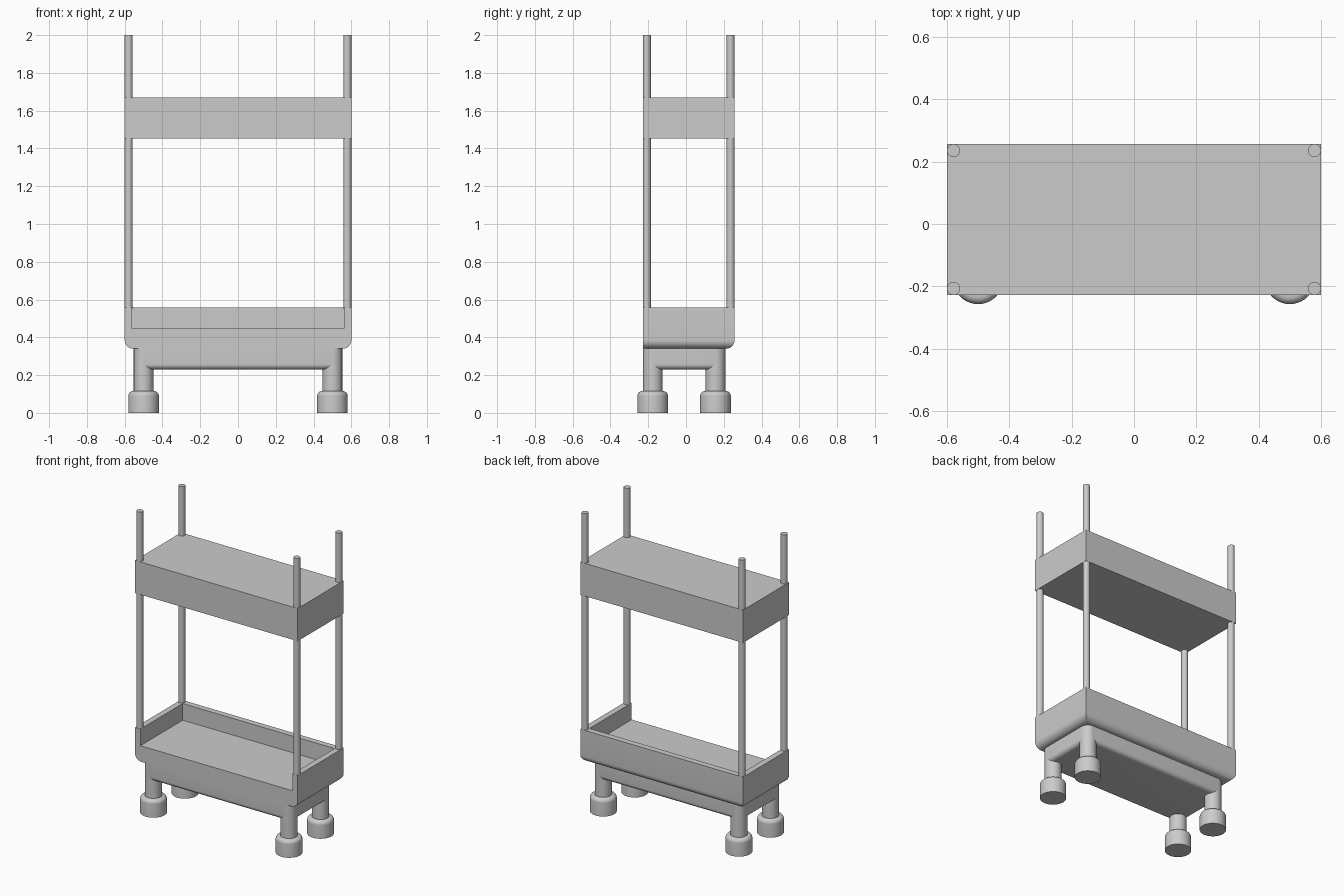
import bpy, bmesh, math
from mathutils import Matrix

if "Cube" in bpy.data.objects:
    bpy.data.objects.remove(bpy.data.objects["Cube"], do_unlink=True)

grey = bpy.data.materials.new("light grey")
grey.use_nodes = True
COLOUR = (0.6, 0.6, 0.6, 1)
grey.diffuse_color = COLOUR
next(n for n in grey.node_tree.nodes if n.type == "BSDF_PRINCIPLED").inputs["Base Color"].default_value = COLOUR

FRONT, BACK, HALF = -0.228, 0.257, 0.6


def finish(bm, name, smooth=True):
    bmesh.ops.recalc_face_normals(bm, faces=bm.faces)
    mesh = bpy.data.meshes.new(name)
    bm.to_mesh(mesh)
    bm.free()
    mesh.materials.append(grey)
    ob = bpy.data.objects.new(name, mesh)
    bpy.context.collection.objects.link(ob)
    if smooth:
        activate(ob)
        bpy.ops.object.shade_smooth_by_angle(angle=math.radians(35))
    return ob


def activate(ob):
    bpy.ops.object.select_all(action="DESELECT")
    ob.select_set(True)
    bpy.context.view_layer.objects.active = ob


def box_mesh(half_x, y0, y1, z0, z1):
    bm = bmesh.new()
    place = Matrix.Translation((0, (y0 + y1) / 2, (z0 + z1) / 2))
    size = Matrix.Diagonal((2 * half_x, y1 - y0, z1 - z0, 1))
    bmesh.ops.create_cube(bm, size=1, matrix=place @ size)
    return bm


def round_edges(bm, rule, radius):
    edges = [e for e in bm.edges if rule(*[v.co for v in e.verts])]
    bmesh.ops.bevel(bm, geom=edges, offset=radius, segments=8, profile=0.5, affect="EDGES")


def lathe(name, x, y, profile):
    """Spin a list of (radius, z) points about a vertical axis."""
    bm = bmesh.new()
    verts = [bm.verts.new((r, 0, z)) for r, z in profile]
    edges = [bm.edges.new(pair) for pair in zip(verts, verts[1:])]
    bmesh.ops.spin(bm, geom=verts + edges, cent=(0, 0, 0), axis=(0, 0, 1),
                   angle=math.tau, steps=40)
    bmesh.ops.remove_doubles(bm, verts=bm.verts, dist=0.0001)
    bmesh.ops.translate(bm, verts=bm.verts, vec=(x, y, 0))
    return finish(bm, name)


# Lower tray: rounded under the sides and back, open at the front
tub = box_mesh(HALF, FRONT, BACK, 0.34, 0.557)
round_edges(tub, lambda a, b: max(a.z, b.z) < 0.35 and max(a.y, b.y) > 0, 0.045)
tray = finish(tub, "lower_tray", smooth=False)
cutter = finish(box_mesh(0.56, -0.4, 0.217, 0.446, 0.7), "tray_cutter", smooth=False)
cutter.hide_render = True
cut = tray.modifiers.new("hollow", "BOOLEAN")
cut.operation, cut.solver, cut.object = "DIFFERENCE", "EXACT", cutter
activate(tray)
bpy.ops.object.modifier_apply(modifier=cut.name)
bpy.data.objects.remove(cutter, do_unlink=True)
bpy.ops.object.shade_smooth_by_angle(angle=math.radians(35))

# Upper shelf block
finish(box_mesh(HALF, FRONT, BACK, 1.453, 1.671), "upper_shelf", smooth=False)

# Base block below the tray, with corners that follow the legs
LEG = 0.052
LEG_X, LEG_Y = 0.5, {"front": FRONT + LEG, "back": 0.156}
base = box_mesh(LEG_X + LEG, FRONT, LEG_Y["back"] + LEG, 0.23, 0.345)
round_edges(base, lambda a, b: abs(a.z - b.z) > 0.05, LEG)
round_edges(base, lambda a, b: max(a.z, b.z) < 0.24, 0.028)
finish(base, "base_block")

# Posts, legs and feet at the four corners
POST = 0.021
POST_Y = {"front": FRONT + POST, "back": BACK - POST}
shoulder = [(0.056 + 0.025 * math.cos(a), 0.09 + 0.025 * math.sin(a))
            for a in (math.pi / 2 * i / 8 for i in range(9))]
for side, sx in (("left", 1), ("right", -1)):
    for end in ("front", "back"):
        tag = f"{end}_{side}"
        lathe(tag + "_post", sx * (HALF - POST), POST_Y[end],
              [(0, 0.55), (POST, 0.55), (POST, 2), (0, 2)])
        lathe(tag + "_leg", sx * LEG_X, LEG_Y[end],
              [(0, 0.1), (LEG, 0.1), (LEG, 0.342), (0, 0.342)])
        lathe(tag + "_foot", sx * LEG_X, LEG_Y[end],
              [(0, 0), (0.081, 0)] + shoulder + [(0, 0.115)])
